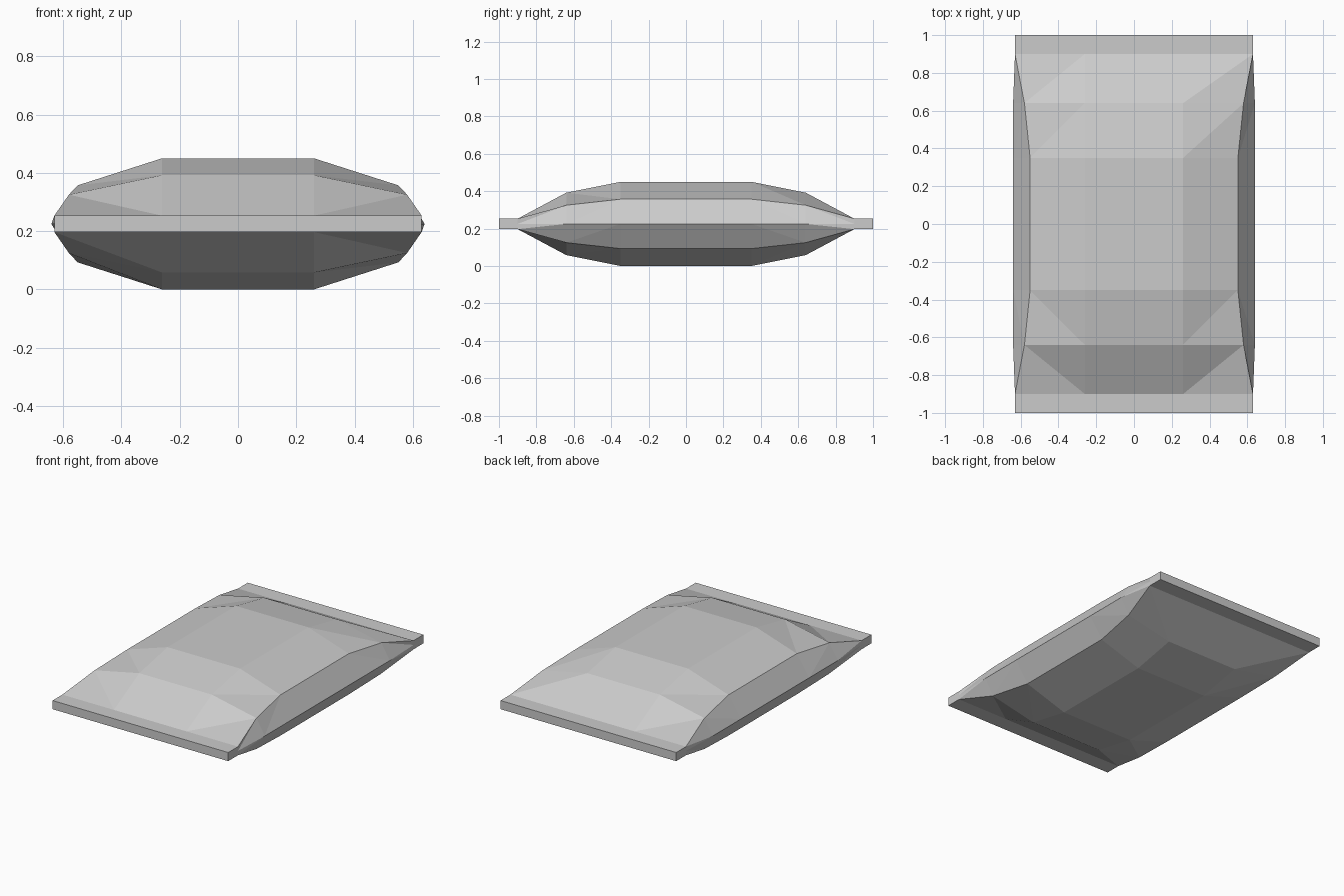
import bpy
import bmesh

cube = bpy.data.objects.get("Cube")
if cube:
    bpy.data.objects.remove(cube, do_unlink=True)

mat = bpy.data.materials.new("light_grey")
mat.use_nodes = True
colour = (0.6, 0.6, 0.6, 1)
mat.diffuse_color = colour
mat.node_tree.nodes["Principled BSDF"].inputs["Base Color"].default_value = colour

MID = 0.225   # height of the side seam
INNER = 0.26  # half width of the flat middle strip

# Half sections: y, edge x, edge height, crown height, seam x
half = [
    (1.0, 0.63, 0.028, 0.028, 0.63),
    (0.9, 0.63, 0.028, 0.028, 0.63),
    (0.64, 0.58, 0.10, 0.167, 0.64),
    (0.35, 0.55, 0.132, 0.225, 0.64),
]
sections = [(-s[0],) + s[1:] for s in half] + half[::-1]

bm = bmesh.new()


def ring(y, edge, edge_h, crown, seam):
    """One closed cross-section of the pillow, starting at the left top."""
    top = [(-edge, edge_h), (-INNER, crown), (INNER, crown), (edge, edge_h)]
    bottom = [(x, -h) for x, h in reversed(top)]
    outline = top + [(seam, 0)] + bottom + [(-seam, 0)]
    return [bm.verts.new((x, y, MID + h)) for x, h in outline]


def panel(a, b, c, d, first):
    """Two triangles, creased from a to c or from b to d."""
    tris = [(a, b, c), (a, c, d)] if first else [(a, b, d), (b, c, d)]
    for t in tris:
        bm.faces.new(t)


# Skin between neighbouring cross-sections
rings = [ring(*s) for s in sections]
count = len(rings[0])
for r0, r1 in zip(rings, rings[1:]):
    for i in range(count):
        j = (i + 1) % count
        a, b, c, d = r0[i], r0[j], r1[j], r1[i]
        back = a.co.y + d.co.y > 0
        upper = i < 4
        left = a.co.x + b.co.x < 0
        # creases join the outer front corner to the inner strip
        inward = left and (back if upper else not back)
        outer_to_inner = inward
        # a-c rises towards the inner vertex on the left top panels
        a_is_outer = abs(a.co.x) > abs(b.co.x)
        corner_first = not a_is_outer if back else a_is_outer
        if i in (0, 2, 5, 7):
            panel(a, b, c, d, corner_first != outer_to_inner if back
                  else not (corner_first != outer_to_inner))
        else:
            panel(a, b, c, d, back)

# Flat seal ends
bm.faces.new(rings[0])
bm.faces.new(rings[-1])
bmesh.ops.recalc_face_normals(bm, faces=bm.faces)

mesh = bpy.data.meshes.new("pillow_packet")
bm.to_mesh(mesh)
bm.free()
mesh.materials.append(mat)
packet = bpy.data.objects.new("pillow_packet", mesh)
bpy.context.collection.objects.link(packet)
